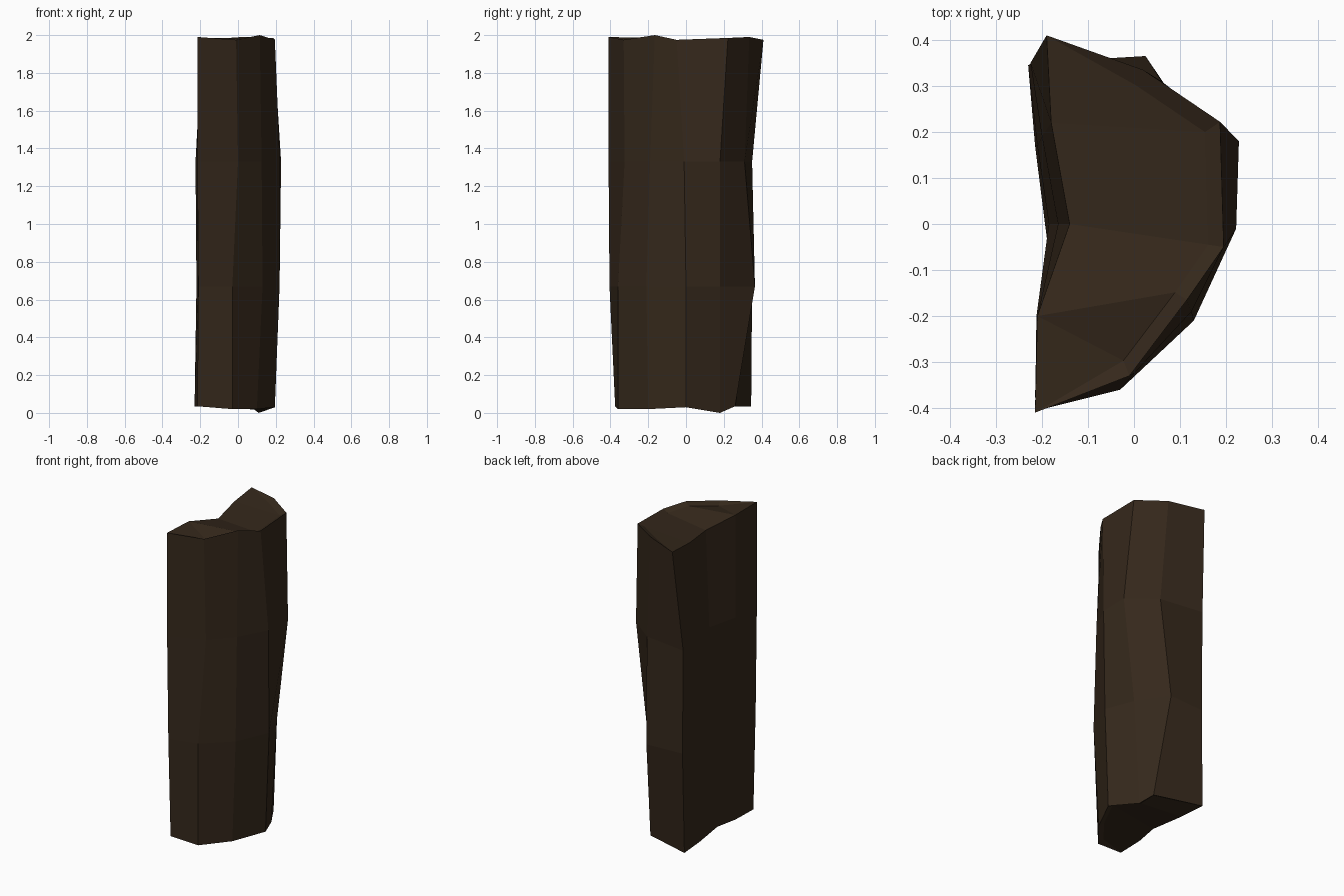
import bpy, bmesh
from mathutils import Vector

if "Cube" in bpy.data.objects:
    bpy.data.objects.remove(bpy.data.objects["Cube"])

# Cross-sections from bottom to top, counter-clockwise.
# Order: front corner, four bark points, bark point, back corner, three split-face points
A, B, H, C, D, I, E, K, F, G = range(10)
sections = [
    [(-.215, -.375), (-.03, -.36), (.10, -.20), (.195, 0), (.11, .18),
     (.07, .26), (-.23, .345), (-.215, .17), (-.187, -.05), (-.21, -.20)],
    [(-.21, -.405), (-.03, -.36), (.13, -.21), (.22, 0), (.15, .18),
     (.025, .365), (-.22, .35), (-.21, .17), (-.185, 0), (-.212, -.20)],
    [(-.215, -.41), (0, -.325), (.125, -.19), (.222, -.01), (.228, .18),
     (.06, .31), (-.225, .35), (-.20, .19), (-.165, 0), (-.212, -.20)],
    [(-.215, -.41), (-.01, -.33), (.115, -.165), (.195, -.05), (.187, .222),
     (.02, .335), (-.19, .41), (-.18, .22), (-.14, 0), (-.21, -.20)],
]
heights = [
    [.035, .02, .02, .03, 0, .035, .035, .035, .04, .035],
    [.67] * 10,
    [1.33] * 10,
    [1.99, 1.975, 2.0, 1.975, 1.985, 1.99, 1.975, 1.96, 1.945, 1.985],
]

bm = bmesh.new()
rings = [[bm.verts.new((x, y, z)) for (x, y), z in zip(sec, zs)]
         for sec, zs in zip(sections, heights)]

# Side walls
for low, high in zip(rings, rings[1:]):
    for i in range(10):
        j = (i + 1) % 10
        bm.faces.new((low[i], low[j], high[j], high[i]))


def cap(ring, dz):
    """Bark rim stepping in to a slightly sunken split-wood end."""
    inner = list(ring)
    for i in (B, H, C, D, I):
        co = ring[i].co.lerp(Vector((-.14, 0, ring[i].co.z)), .1)
        inner[i] = bm.verts.new((co.x, co.y, co.z + dz))
    for i in range(A, E):
        quad = (ring[i], ring[i + 1], inner[i + 1], inner[i])
        bm.faces.new(list(dict.fromkeys(quad)))
    for f in ((A, B, G), (G, B, H), (G, H, C, F), (F, C, D, K), (K, D, I, E)):
        bm.faces.new([inner[i] for i in f])


cap(rings[-1], -.018)
cap(rings[0], .018)
bmesh.ops.recalc_face_normals(bm, faces=bm.faces[:])

mesh = bpy.data.meshes.new("split_log")
bm.to_mesh(mesh)
bm.free()
log = bpy.data.objects.new("split_log", mesh)
bpy.context.collection.objects.link(log)

# Dark brown wood
wood = bpy.data.materials.new("dark_wood")
wood.diffuse_color = (.035, .021, .011, 1)
wood.use_nodes = True
wood.node_tree.nodes["Principled BSDF"].inputs["Base Color"].default_value = wood.diffuse_color
mesh.materials.append(wood)
